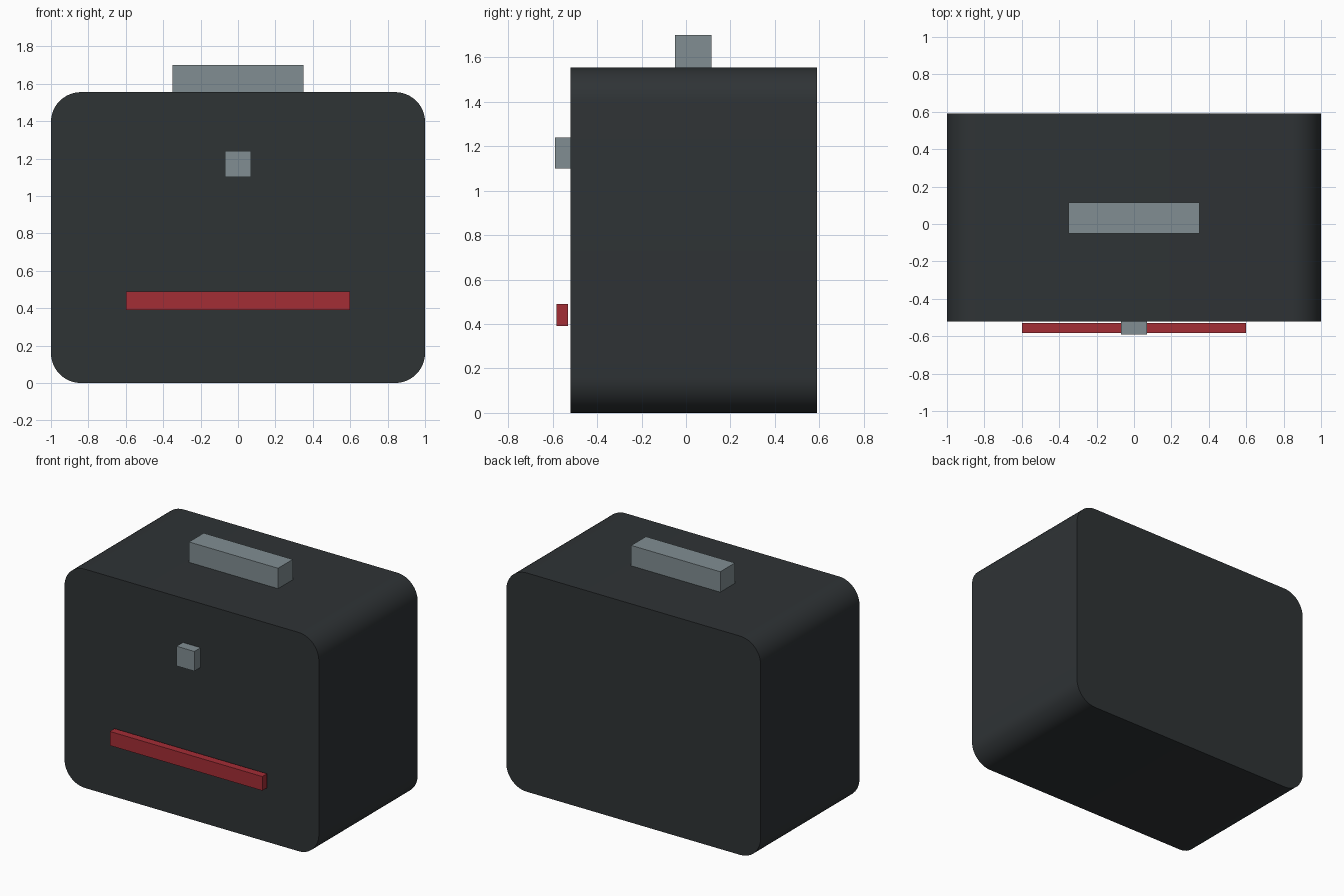
import bpy, bmesh, math

if "Cube" in bpy.data.objects:
    bpy.data.objects.remove(bpy.data.objects["Cube"])


def material(name, rgb):
    m = bpy.data.materials.new(name)
    m.diffuse_color = (*rgb, 1)
    m.use_nodes = True
    m.node_tree.nodes["Principled BSDF"].inputs["Base Color"].default_value = m.diffuse_color
    return m


def box(name, lo, hi, mat):
    bm = bmesh.new()
    bmesh.ops.create_cube(bm, size=1)
    for v in bm.verts:
        v.co = [(a + b) / 2 + c * (b - a) for a, b, c in zip(lo, hi, v.co)]
    mesh = bpy.data.meshes.new(name)
    bm.to_mesh(mesh)
    bm.free()
    mesh.materials.append(mat)
    obj = bpy.data.objects.new(name, mesh)
    bpy.context.collection.objects.link(obj)
    return obj


dark = material("dark_shell", (0.028, 0.033, 0.036))
grey = material("grey_metal", (0.22, 0.27, 0.29))
red = material("red_trim", (0.37, 0.026, 0.036))

# Case body: block with its four front-to-back edges rounded
body = box("case_body", (-1, -0.52, 0), (1, 0.59, 1.555), dark)
bm = bmesh.new()
bm.from_mesh(body.data)
edges = [e for e in bm.edges if abs(e.verts[0].co.y - e.verts[1].co.y) > 0.5]
bmesh.ops.bevel(bm, geom=edges, offset=0.16, segments=12, profile=0.5,
                affect='EDGES')
bm.to_mesh(body.data)
bm.free()
bpy.context.view_layer.objects.active = body
body.select_set(True)
bpy.ops.object.shade_smooth_by_angle(angle=math.radians(30))

# Top handle, front latch and front trim strip
box("top_handle", (-0.35, -0.05, 1.54), (0.35, 0.115, 1.70), grey)
box("front_latch", (-0.07, -0.59, 1.10), (0.07, -0.51, 1.24), grey)
box("trim_strip", (-0.6, -0.583, 0.39), (0.6, -0.53, 0.49), red)
